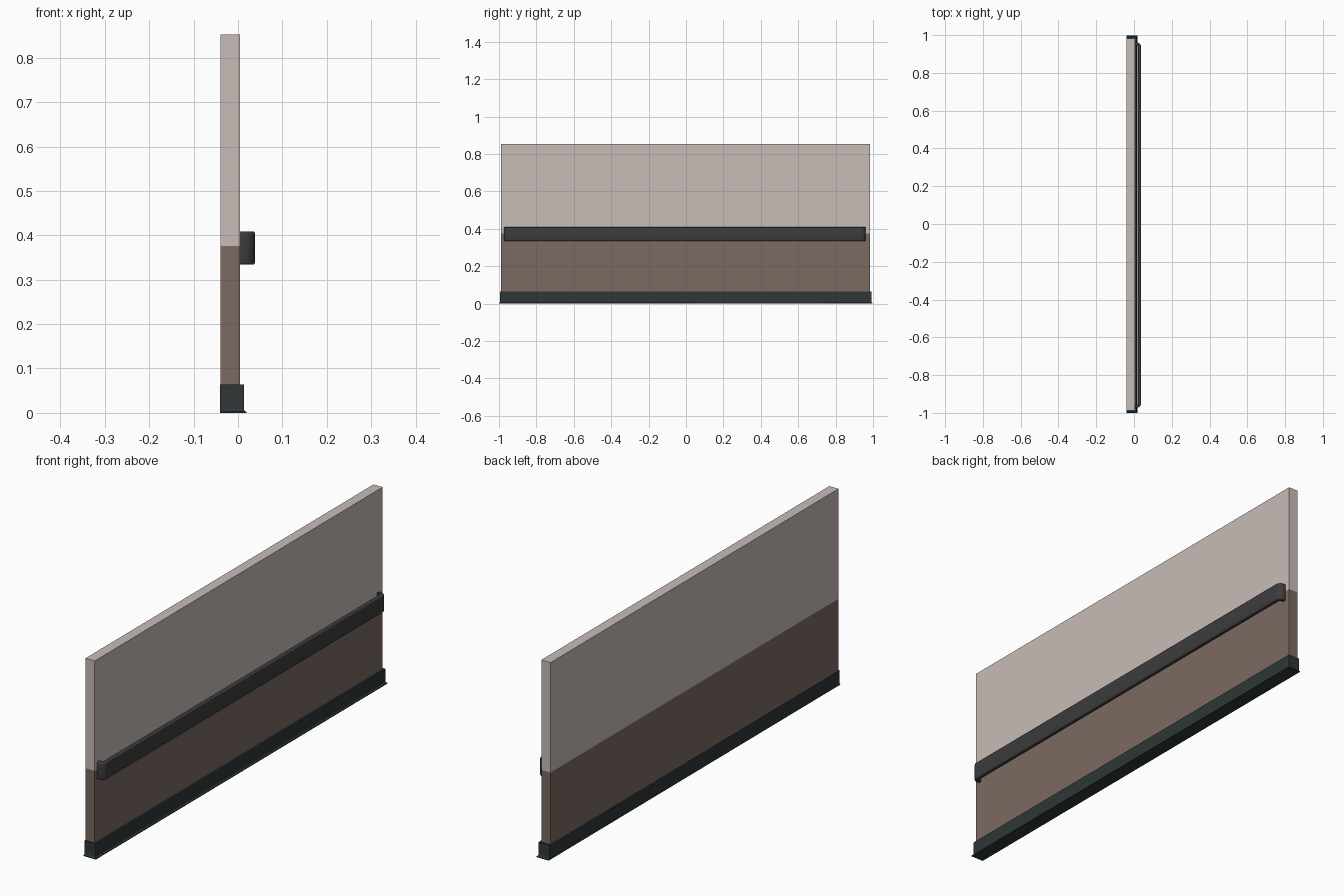
import bpy, bmesh, math

if "Cube" in bpy.data.objects:
    bpy.data.objects.remove(bpy.data.objects["Cube"])


def material(name, rgb):
    m = bpy.data.materials.new(name)
    m.diffuse_color = (*rgb, 1)
    m.use_nodes = True
    m.node_tree.nodes["Principled BSDF"].inputs["Base Color"].default_value = m.diffuse_color
    return m


def finish(bm, name, mat, bevel=0):
    bmesh.ops.recalc_face_normals(bm, faces=bm.faces)
    me = bpy.data.meshes.new(name)
    bm.to_mesh(me)
    bm.free()
    ob = bpy.data.objects.new(name, me)
    bpy.context.collection.objects.link(ob)
    me.materials.append(mat)
    if bevel:
        b = ob.modifiers.new("soft_edges", 'BEVEL')
        b.width, b.segments = bevel, 3
        b.limit_method, b.angle_limit = 'ANGLE', math.radians(40)
    bpy.context.view_layer.objects.active = ob
    ob.select_set(True)
    bpy.ops.object.shade_smooth_by_angle(angle=math.radians(35))
    ob.select_set(False)
    return ob


def loft(rings, name, mat):
    """Stack closed rings of points and cap both ends."""
    bm = bmesh.new()
    loops = [[bm.verts.new(p) for p in r] for r in rings]
    for a, b in zip(loops, loops[1:]):
        for i in range(len(a)):
            j = (i + 1) % len(a)
            bm.faces.new((a[i], a[j], b[j], b[i]))
    bm.faces.new(loops[0])
    bm.faces.new(loops[-1])
    return finish(bm, name, mat)


def rect(x0, x1, y0, y1, z):
    return [(x0, y0, z), (x1, y0, z), (x1, y1, z), (x0, y1, z)]


beige = material("upper_paint", (0.58, 0.51, 0.48))
brown = material("lower_paint", (0.20, 0.144, 0.12))
charcoal = material("rail_rubber", (0.045, 0.045, 0.045))
slate = material("skirting_vinyl", (0.027, 0.038, 0.037))

# Two-tone wall
BACK, FACE, Y0, Y1 = -0.039, 0.005, -0.988, 0.983
loft([rect(BACK, FACE, Y0, Y1, z) for z in (0.02, 0.376)], "lower_wall", brown)
loft([rect(BACK, FACE, Y0, Y1, z) for z in (0.376, 0.852)], "upper_wall", beige)

# Skirting around the wall foot, with a small cove flaring out at the floor
steps = [(0, 0.006), (0.003, 0.006)]
for k in range(5):
    a = math.radians(90 * k / 4)
    steps.append((0.012 - 0.009 * math.cos(a), 0.005 * (1 - math.sin(a))))
steps.append((0.064, 0))
loft([rect(-0.040, 0.013 + o, -0.994 - o, 0.991 + o, z) for z, o in steps],
     "skirting", slate)

# Crash rail: a band held off the wall, curving back to it at both ends
RY, RX, T, R = 0.967, 0.038, 0.016, 0.024
CY = -0.006


def half_path(inset, radius):
    """Wall contact point, then the rounded corner, for the +y end."""
    y, x = RY - inset, RX - inset
    pts = [(FACE, y)]
    for k in range(9):
        a = math.radians(90 * k / 8)
        pts.append((x - radius + radius * math.sin(a), y - radius + radius * math.cos(a)))
    return pts


outer, inner = half_path(0, R), half_path(T, R - T)
outer += [(x, -y) for x, y in reversed(outer)]
inner += [(x, -y) for x, y in reversed(inner)]
bm = bmesh.new()
Z0, Z1 = 0.334, 0.409
rows = [[bm.verts.new((x, y + CY, z)) for x, y in path]
        for path, z in ((outer, Z0), (outer, Z1), (inner, Z1), (inner, Z0))]
for i in range(4):
    a, b = rows[i], rows[(i + 1) % 4]
    for j in range(len(a) - 1):
        bm.faces.new((a[j], a[j + 1], b[j + 1], b[j]))
for end in (0, -1):
    bm.faces.new([r[end] for r in rows])
# round only the outer top and bottom rims
rim = [e for e in bm.edges
       for r in rows[:2] if e.verts[0] in r and e.verts[1] in r]
bmesh.ops.bevel(bm, geom=rim, offset=0.005, segments=3, profile=0.5, affect='EDGES')
finish(bm, "crash_rail", charcoal)
